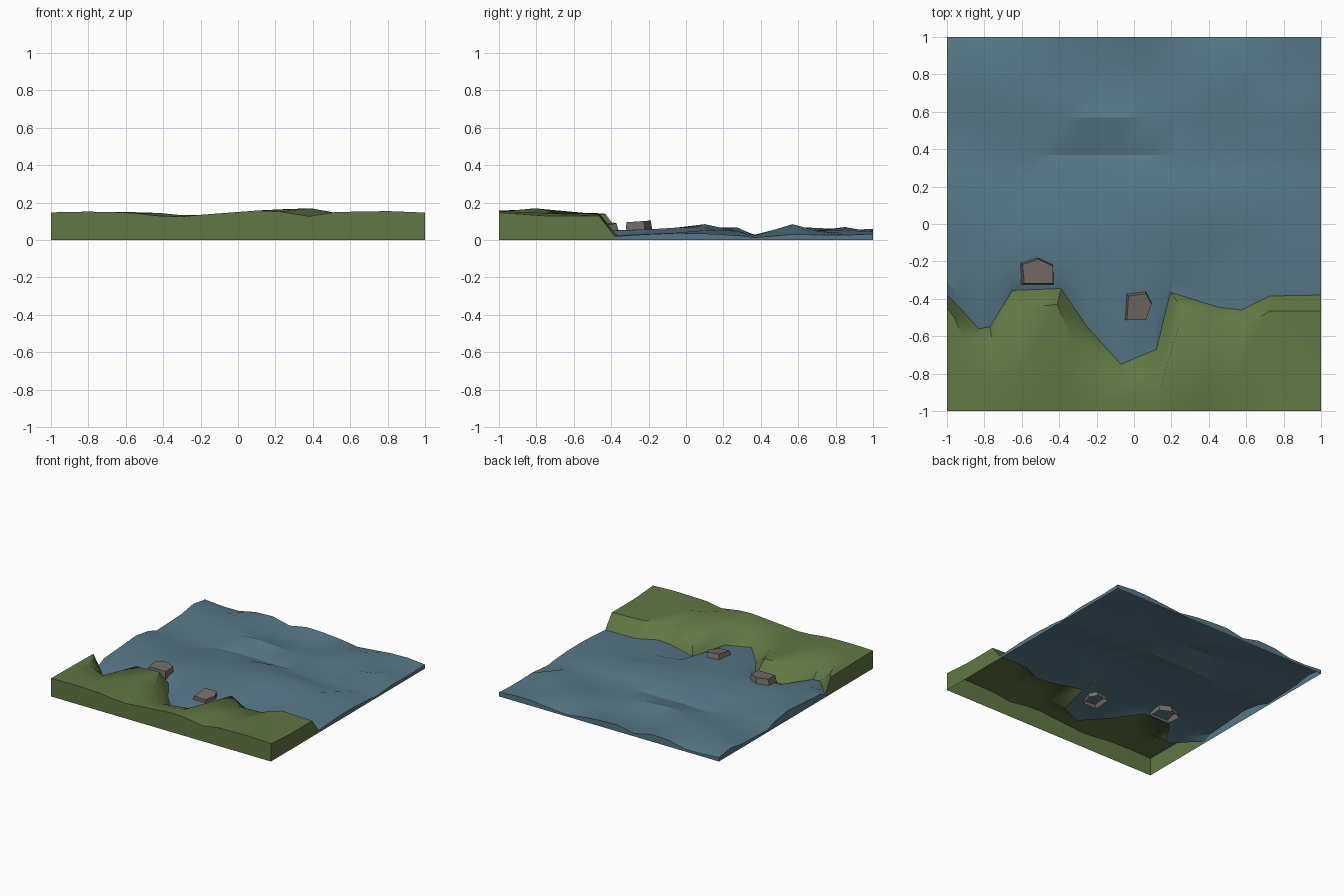
import bpy, random
from math import sin

if "Cube" in bpy.data.objects:
    bpy.data.objects.remove(bpy.data.objects["Cube"])

random.seed(4)


def finish(name, verts, faces, color, angle):
    mesh = bpy.data.meshes.new(name)
    mesh.from_pydata(verts, [], faces)
    ob = bpy.data.objects.new(name, mesh)
    bpy.context.collection.objects.link(ob)
    mat = bpy.data.materials.new(name + "_colour")
    mat.diffuse_color = (*color, 1)
    mat.use_nodes = True
    mat.node_tree.nodes["Principled BSDF"].inputs["Base Color"].default_value = mat.diffuse_color
    mesh.materials.append(mat)
    bpy.context.view_layer.objects.active = ob
    ob.select_set(True)
    if angle:
        bpy.ops.object.shade_smooth_by_angle(angle=angle)
    ob.select_set(False)
    return ob


def sheet(name, rows, rim, color, angle):
    """Surface through rows of points, with a skirt down to z = 0 along rim (row, col)."""
    n = len(rows[0])
    verts = [p for row in rows for p in row]
    faces = [(r * n + c, r * n + c + 1, r * n + n + c + 1, r * n + n + c)
             for r in range(len(rows) - 1) for c in range(n - 1)]
    base = len(verts)
    top = [r * n + c for r, c in rim]
    verts += [(verts[i][0], verts[i][1], 0) for i in top]
    faces += [(base + k, base + k + 1, top[k + 1], top[k]) for k in range(len(top) - 1)]
    return finish(name, verts, faces, color, angle)


def sample(curve, y):
    for (y0, a), (y1, b) in zip(curve, curve[1:]):
        if y <= y1:
            return a + (b - a) * max(0, (y - y0) / (y1 - y0))
    return curve[-1][1]


# Shoreline, top edge of the bank, and front edge heights
coast = [(-1, -.38), (-.93, -.45), (-.83, -.56), (-.77, -.55), (-.65, -.355), (-.39, -.345),
         (-.25, -.55), (-.07, -.75), (.12, -.67), (.195, -.365), (.45, -.445), (.575, -.46),
         (.725, -.385), (1, -.38)]
bank = [(-1, -.45), (-.96, -.5), (-.905, -.635), (-.75, -.69), (-.61, -.45), (-.41, -.43),
        (-.33, -.62), (-.09, -.85), (.16, -.79), (.265, -.46), (.4, -.57), (.59, -.55),
        (.725, -.465), (1, -.465)]
front = [(-1, .148), (-.93, .15), (-.8, .152), (-.68, .15), (-.56, .145), (-.43, .13),
         (-.31, .125), (-.2, .135), (.1, .158), (.22, .152), (.38, .127), (.52, .15),
         (.8, .155), (1, .147)]
mid_z = [.145, .145, .15, .15, .15, .145, .135, .135, .155, .165, .17, .14, .145, .13]
bank_z = [.14, .14, .14, .12, .143, .14, .13, .125, .125, .138, .13, .125, .14, .13]
n = len(coast)

# Grassy land: open shell with front and side walls
land_rows = [
    [(x, -1, z) for x, z in front],
    [((f[0] + b[0]) / 2, -1 + (b[1] + 1) * .45, z) for f, b, z in zip(front, bank, mid_z)],
    [(b[0], b[1], z) for b, z in zip(bank, bank_z)],
    [(x, y, .02) for x, y in coast],
]
rim = [(r, 0) for r in (3, 2, 1)] + [(0, c) for c in range(n)] + [(r, n - 1) for r in (1, 2, 3)]
sheet("grass_land", land_rows, rim, (.12, .185, .058), .8)

# Wavy water: height varies between a low and a high profile along y,
# ending in a rippled back edge
low = [(-.75, .02), (-.38, .02), (0, .035), (.27, .02), (.37, .012), (.57, .025), (1, .02)]
high = [(-.75, .035), (-.4, .05), (-.2, .065), (.1, .085), (.27, .072), (.37, .03), (.57, .085),
        (.7, .065), (.85, .07), (1, .06)]
back = [(-1, .033), (-.73, .01), (-.59, .05), (-.39, .06), (-.25, .02), (-.05, .058),
        (.27, .033), (.41, .01), (.64, .042), (.86, .047), (1, .033)]
ys = [-.2, -.05, .1, .27, .37, .57, .7, .85, 1]
water_rows = [[(x, y, .02) for x, y in coast],
              [(x, (y - .22) / 2 if y < -.5 else y + .07, .05 if x < .18 else .025)
               for x, y in coast]]
for y in ys:
    k = max(0, min(1, (y + .2) / .5))
    row = []
    for c, (cx, _) in enumerate(coast):
        x = cx + (-1 + 2 * c / (n - 1) - cx) * k
        t = .5 + .4 * sin(5 * x + 6 * y) + random.uniform(-.25, .25)
        if y < 0:
            t = .8 if x < .35 + y * .5 + .15 else .15   # steeper wave face by the bay
        if c == n - 1:
            t = .1
        lo, hi = sample(low, y), sample(high, y)
        z = lo + (hi - lo) * min(1, max(0, t))
        row.append((x, y, sample(back, x) if y == 1 else z))
    water_rows.append(row)
last = len(water_rows) - 1
rim = [(r, n - 1) for r in range(last)] + [(last, c) for c in range(n - 1, -1, -1)]
rim += [(r, 0) for r in range(last - 1, -1, -1)]
sheet("water", water_rows, rim, (.095, .19, .245), .4)


# Shore rocks: open-bottomed tapered blocks with a sloping top
def rock(name, outline, z0, z1, shift, slope):
    m = len(outline)
    cx = sum(p[0] for p in outline) / m
    cy = sum(p[1] for p in outline) / m
    verts = [(x, y, z0) for x, y in outline]
    verts += [(cx + (x - cx) * .85 + shift[0], cy + (y - cy) * .85 + shift[1],
               z1 + (x - cx) * slope[0] + (y - cy) * slope[1]) for x, y in outline]
    faces = [(i, (i + 1) % m, m + (i + 1) % m, m + i) for i in range(m)]
    faces.append(tuple(range(m, 2 * m)))
    finish(name, verts, faces, (.175, .15, .135), 0)


rock("rock_bay", [(-.06, -.515), (.06, -.515), (.095, -.415), (.06, -.35), (-.05, -.365)],
     .015, .082, (.01, -.01), (-.05, .12))
rock("rock_point", [(-.61, -.325), (-.43, -.325), (-.43, -.215), (-.52, -.172), (-.62, -.205)],
     .01, .1, (.01, -.005), (0, .06))
